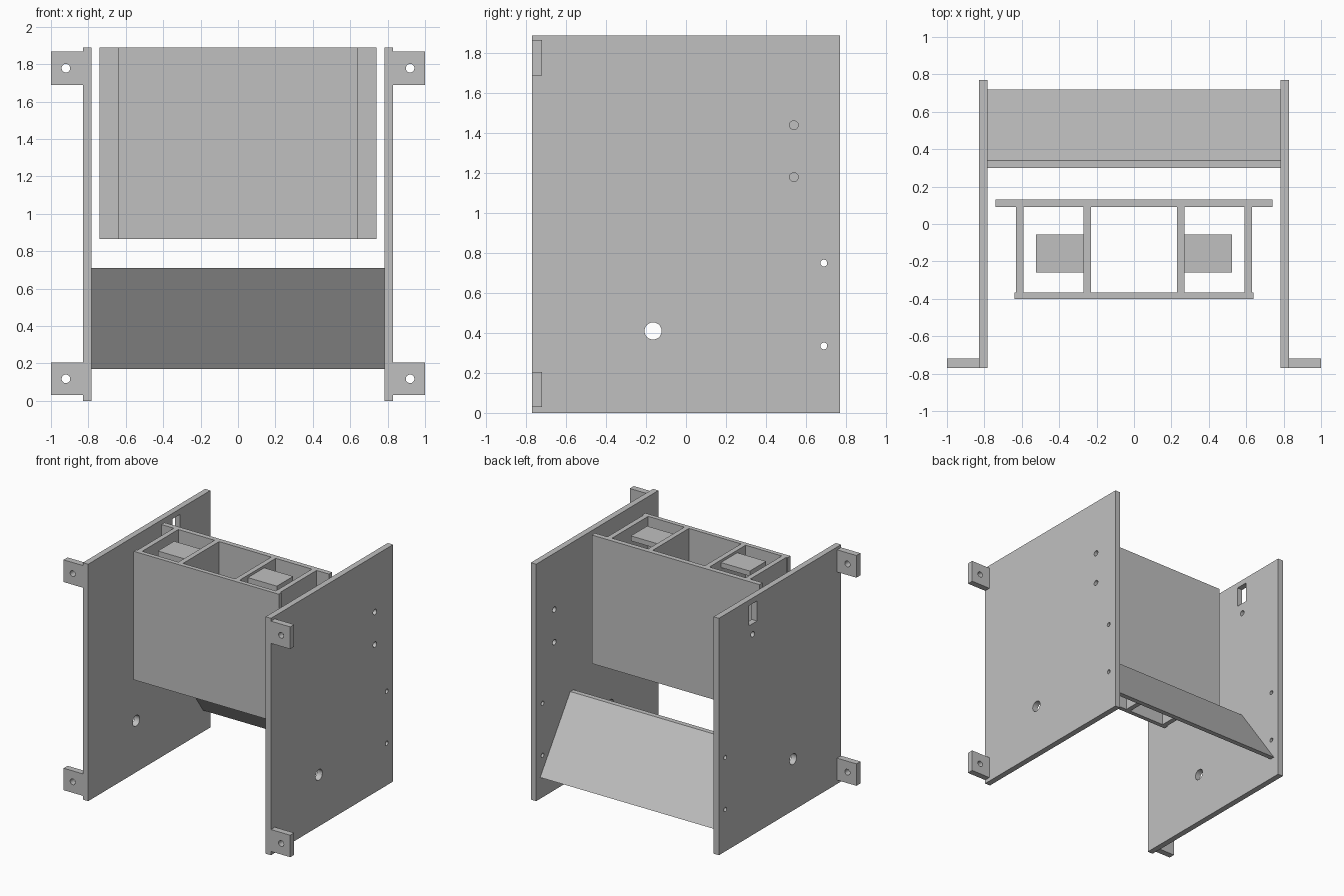
import bpy, bmesh, math
from mathutils import Matrix, Vector

if "Cube" in bpy.data.objects:
    bpy.data.objects.remove(bpy.data.objects["Cube"], do_unlink=True)

grey = bpy.data.materials.new("plain grey")
grey.use_nodes = True
colour = (0.53, 0.53, 0.53, 1)
grey.diffuse_color = colour
grey.node_tree.nodes["Principled BSDF"].inputs["Base Color"].default_value = colour


def add_box(bm, x, y, z):
    """Box from its (min, max) range on each axis."""
    ranges = (x, y, z)
    centre = Vector([(a + b) / 2 for a, b in ranges])
    size = [b - a for a, b in ranges]
    bmesh.ops.create_cube(bm, size=1, matrix=Matrix.Translation(centre) @ Matrix.Diagonal((*size, 1)))


def add_rod(bm, centre, radius, length, axis):
    turn = Matrix.Rotation(math.pi / 2, 4, "Y" if axis == "X" else "X")
    bmesh.ops.create_cone(bm, cap_ends=True, segments=32, radius1=radius, radius2=radius,
                          depth=length, matrix=Matrix.Translation(centre) @ turn)


def make_object(name, bm):
    bmesh.ops.recalc_face_normals(bm, faces=bm.faces)
    mesh = bpy.data.meshes.new(name)
    bm.to_mesh(mesh)
    bm.free()
    mesh.materials.append(grey)
    obj = bpy.data.objects.new(name, mesh)
    bpy.context.collection.objects.link(obj)
    return obj


def box(name, x, y, z):
    bm = bmesh.new()
    add_box(bm, x, y, z)
    return make_object(name, bm)


def cut(obj, bm):
    """Subtract the cutter mesh and bake the result."""
    cutter = make_object("cutter", bm)
    cutter.hide_render = True
    mod = obj.modifiers.new("holes", "BOOLEAN")
    mod.operation, mod.solver, mod.object = "DIFFERENCE", "EXACT", cutter
    bpy.context.view_layer.update()
    baked = bpy.data.meshes.new_from_object(obj.evaluated_get(bpy.context.evaluated_depsgraph_get()))
    obj.modifiers.clear()
    obj.data = baked
    bpy.data.objects.remove(cutter, do_unlink=True)


def span(side, a, b):
    return tuple(sorted((side * a, side * b)))


TOP = 1.89
shared_holes = [(-0.165, 0.41, 0.043), (0.69, 0.75, 0.017), (0.69, 0.335, 0.017)]
extra_holes = {1: [(0.54, 1.44, 0.022), (0.54, 1.18, 0.022)], -1: [(0.345, 1.60, 0.022)]}

for side, word in ((1, "left"), (-1, "right")):
    # Side panel with drilled holes; the right one also has a slot
    panel = box(word + "_side_panel", span(side, 0.783, 0.83), (-0.77, 0.77), (0, TOP))
    bm = bmesh.new()
    for y, z, r in shared_holes + extra_holes[side]:
        add_rod(bm, (side * 0.805, y, z), r, 0.2, "X")
    if side < 0:
        add_box(bm, (-0.9, -0.7), (0.29, 0.39), (1.685, 1.845))
    cut(panel, bm)

    # Mounting tabs
    for level, z in (("lower", (0.03, 0.205)), ("upper", (1.69, 1.867))):
        tab = box(f"{word}_{level}_mounting_tab", span(side, 0.83, 1), (-0.77, -0.72), z)
        bm = bmesh.new()
        add_rod(bm, (side * 0.92, -0.745, sum(z) / 2), 0.023, 0.2, "Y")
        cut(tab, bm)

    # Box dividers and the shelf between them
    walls = (-0.365, 0.09)
    box(word + "_outer_divider", span(side, 0.59, 0.63), walls, (0.865, TOP))
    box(word + "_inner_divider", span(side, 0.23, 0.27), walls, (0.865, TOP))
    box(word + "_shelf", span(side, 0.27, 0.525), (-0.26, -0.055), (1.83, 1.87))

# Front and back plates of the hanging box
box("box_front_plate", (-0.64, 0.64), (-0.4, -0.365), (0.865, TOP))
box("box_back_plate", (-0.74, 0.74), (0.09, 0.13), (0.865, TOP))

# Sloping chute between the panels
bm = bmesh.new()
profile = [(0.30, 0.71), (0.34, 0.71), (0.72, 0.17), (0.68, 0.17)]
face = bm.faces.new([bm.verts.new((-0.783, y, z)) for y, z in profile])
new = bmesh.ops.extrude_face_region(bm, geom=[face])["geom"]
bmesh.ops.translate(bm, vec=(1.566, 0, 0), verts=[v for v in new if isinstance(v, bmesh.types.BMVert)])
make_object("sloping_chute", bm)
